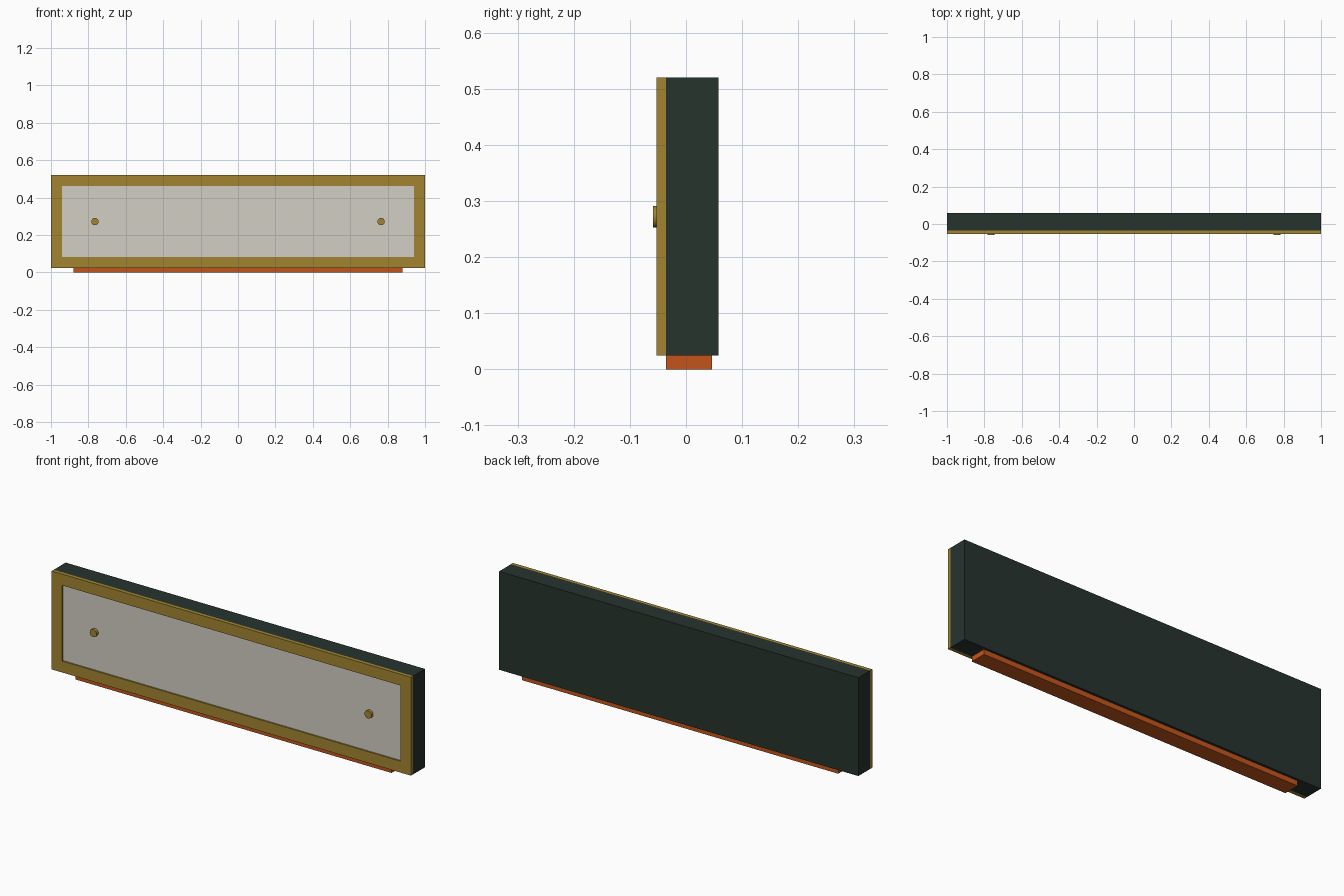
import bpy, bmesh, math
from mathutils import Matrix

if "Cube" in bpy.data.objects:
    bpy.data.objects.remove(bpy.data.objects["Cube"])


def material(name, rgb):
    m = bpy.data.materials.new(name)
    m.diffuse_color = (*rgb, 1)
    m.use_nodes = True
    m.node_tree.nodes["Principled BSDF"].inputs["Base Color"].default_value = m.diffuse_color
    return m


DARK = material("dark_green", (0.02, 0.033, 0.027))
BRASS = material("brass", (0.36, 0.23, 0.03))
PALE = material("pale_panel", (0.65, 0.62, 0.56))
ORANGE = material("orange", (0.55, 0.09, 0.01))


def finish(name, bm, mat):
    bmesh.ops.recalc_face_normals(bm, faces=bm.faces)
    me = bpy.data.meshes.new(name)
    bm.to_mesh(me)
    bm.free()
    me.materials.append(mat)
    ob = bpy.data.objects.new(name, me)
    bpy.context.collection.objects.link(ob)
    return ob


def box(name, x, y, z, mat):
    bm = bmesh.new()
    size = [b - a for a, b in (x, y, z)]
    mid = [(a + b) / 2 for a, b in (x, y, z)]
    bmesh.ops.create_cube(bm, size=1, matrix=Matrix.Translation(mid) @ Matrix.Diagonal((*size, 1)))
    return finish(name, bm, mat)


# Housing, recessed face panel and base strip
box("housing", (-1, 1), (-0.036, 0.058), (0.025, 0.52), DARK)
box("face_panel", (-0.942, 0.942), (-0.045, -0.036), (0.082, 0.463), PALE)
box("base_strip", (-0.88, 0.88), (-0.036, 0.046), (0, 0.027), ORANGE)

# Rectangular front frame, one ring extruded backwards
bm = bmesh.new()
rings = []
for x, z0, z1 in ((1, 0.025, 0.52), (0.942, 0.082, 0.463)):
    rings.append([bm.verts.new((px, -0.053, pz))
                  for px, pz in ((-x, z0), (x, z0), (x, z1), (-x, z1))])
for i in range(4):
    j = (i + 1) % 4
    bm.faces.new((rings[0][i], rings[0][j], rings[1][j], rings[1][i]))
ext = bmesh.ops.extrude_face_region(bm, geom=bm.faces[:], use_keep_orig=True)
bmesh.ops.translate(bm, vec=(0, 0.017, 0),
                    verts=[g for g in ext["geom"] if isinstance(g, bmesh.types.BMVert)])
finish("front_frame", bm, BRASS)

# Mounting pins that run through to the back
for side, x in (("left", -0.765), ("right", 0.765)):
    bm = bmesh.new()
    bmesh.ops.create_cone(bm, cap_ends=True, segments=16, radius1=0.0195, radius2=0.0195, depth=0.1165,
                          matrix=Matrix.Translation((x, -0.00075, 0.272)) @ Matrix.Rotation(math.pi / 2, 4, 'X'))
    pin = finish("mounting_pin_" + side, bm, BRASS)
    bpy.context.view_layer.objects.active = pin
    pin.select_set(True)
    bpy.ops.object.shade_smooth_by_angle(angle=math.radians(30))
    pin.select_set(False)
